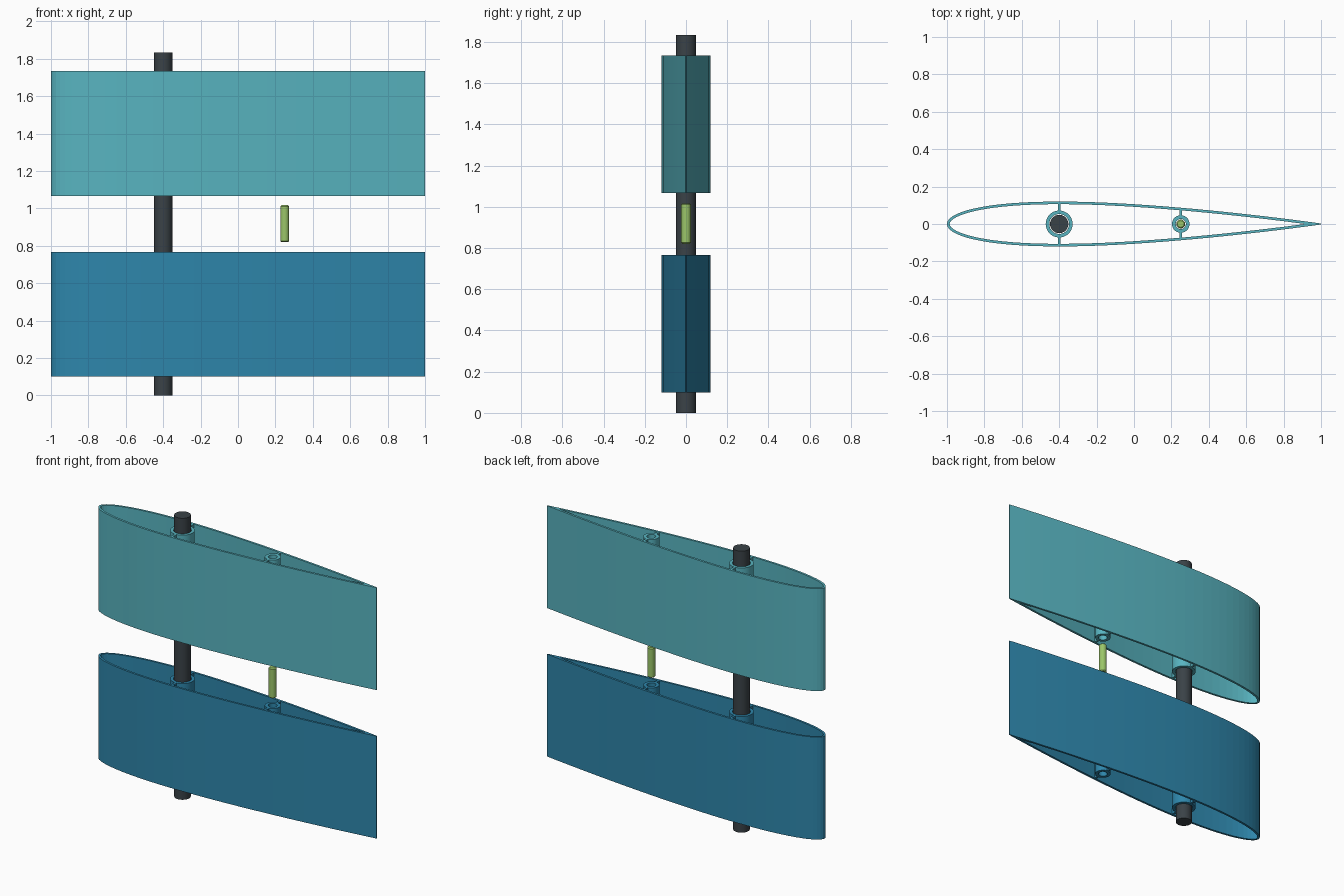
import bpy, bmesh, math
from mathutils import Vector

cube = bpy.data.objects.get("Cube")
if cube:
    bpy.data.objects.remove(cube)

WALL = 0.014
SPAN = 0.667
STEPS = 40
SPAR_X, PIN_X = -0.40, 0.25


def material(name, rgb):
    linear = [((c / 255 + 0.055) / 1.055) ** 2.4 for c in rgb] + [1]
    mat = bpy.data.materials.new(name)
    mat.use_nodes = True
    mat.diffuse_color = linear
    mat.node_tree.nodes["Principled BSDF"].inputs["Base Color"].default_value = linear
    return mat


def finish(bm, name, mat, smooth=False):
    bmesh.ops.recalc_face_normals(bm, faces=bm.faces)
    mesh = bpy.data.meshes.new(name)
    bm.to_mesh(mesh)
    bm.free()
    mesh.materials.append(mat)
    obj = bpy.data.objects.new(name, mesh)
    bpy.context.collection.objects.link(obj)
    if smooth:
        bpy.ops.object.select_all(action='DESELECT')
        obj.select_set(True)
        bpy.context.view_layer.objects.active = obj
        bpy.ops.object.shade_smooth_by_angle(angle=math.radians(30))
    return obj


def half_thickness(x):
    """Symmetric 12 percent aerofoil on a chord from x = -1 to x = 1."""
    t = (x + 1) / 2
    return 1.2 * (0.2969 * math.sqrt(t) - 0.126 * t - 0.3516 * t**2
                  + 0.2843 * t**3 - 0.1015 * t**4)


def ring_prism(bm, outer, inner, z0, z1):
    """Extrude the band between two matching closed loops."""
    loops = [[bm.verts.new((p[0], p[1], z)) for p in loop]
             for loop, z in ((outer, z0), (outer, z1), (inner, z1), (inner, z0))]
    n = len(outer)
    for k in range(4):
        a, b = loops[k], loops[(k + 1) % 4]
        for i in range(n):
            j = (i + 1) % n
            bm.faces.new((a[i], a[j], b[j], b[i]))


def circle(x, r, n=40):
    return [(x + r * math.cos(math.tau * i / n), r * math.sin(math.tau * i / n))
            for i in range(n)]


def skin(name, z0, mat):
    # Outer contour: tail, over the back side, nose, then the front side
    xs = [math.cos(math.pi * i / STEPS) for i in range(STEPS + 1)]
    outer = [Vector((x, half_thickness(x))) for x in xs]
    outer += [Vector((x, -half_thickness(x))) for x in reversed(xs[:-1])]
    n = len(outer)
    # Inner contour: offset along normals, closed to a point near the tail
    tail = max(x for x in (i / 500 for i in range(500)) if half_thickness(x) > WALL)
    inner = []
    for i, p in enumerate(outer):
        d = outer[min(i + 1, n - 1)] - outer[max(i - 1, 0)]
        q = p + Vector((-d.y, d.x)).normalized() * WALL
        inner.append(q if q.x < tail else Vector((tail, 0)))
    bm = bmesh.new()
    ring_prism(bm, outer, inner, z0, z0 + SPAN)
    bmesh.ops.remove_doubles(bm, verts=bm.verts, dist=1e-5)
    finish(bm, name, mat)


def sleeve(name, x, r_out, r_in, z0, mat):
    bm = bmesh.new()
    ring_prism(bm, circle(x, r_out), circle(x, r_in), z0, z0 + SPAN)
    finish(bm, name, mat, True)
    # Webs joining the sleeve to the skin on both sides
    bm = bmesh.new()
    start, end = r_out - 0.005, half_thickness(x) - WALL / 2
    for side in (-1, 1):
        box = bmesh.ops.create_cube(bm, size=1)["verts"]
        bmesh.ops.scale(bm, vec=(WALL, end - start, SPAN), verts=box)
        bmesh.ops.translate(bm, vec=(x, side * (start + end) / 2, z0 + SPAN / 2),
                            verts=box)
    finish(bm, name + "_webs", mat)


def rod(name, x, r, z0, z1, mat, chamfer=0):
    bm = bmesh.new()
    bmesh.ops.create_cone(bm, cap_ends=True, segments=40, radius1=r, radius2=r,
                          depth=z1 - z0)
    bmesh.ops.translate(bm, vec=(x, 0, (z0 + z1) / 2), verts=bm.verts)
    if chamfer:
        rims = [e for e in bm.edges if abs(e.verts[0].co.z - e.verts[1].co.z) < 1e-5]
        bmesh.ops.bevel(bm, geom=rims, offset=chamfer, segments=1, affect='EDGES')
    finish(bm, name, mat, True)


teal = material("teal", (88, 180, 192))
blue = material("blue", (46, 134, 171))
charcoal = material("charcoal", (58, 66, 71))
green = material("leaf green", (155, 197, 105))

# Two hollow wing sections, each with a spar sleeve and a pin sleeve
for label, base, mat in (("lower", 0.1, blue), ("upper", 1.067, teal)):
    skin(label + "_wing_skin", base, mat)
    sleeve(label + "_spar_sleeve", SPAR_X, 0.072, 0.053, base, mat)
    sleeve(label + "_pin_sleeve", PIN_X, 0.047, 0.027, base, mat)

# Through spar and the alignment pin between the sections
rod("spar_rod", SPAR_X, 0.049, 0, 1.833, charcoal)
rod("alignment_pin", PIN_X, 0.0235, 0.82, 1.017, green, 0.006)
